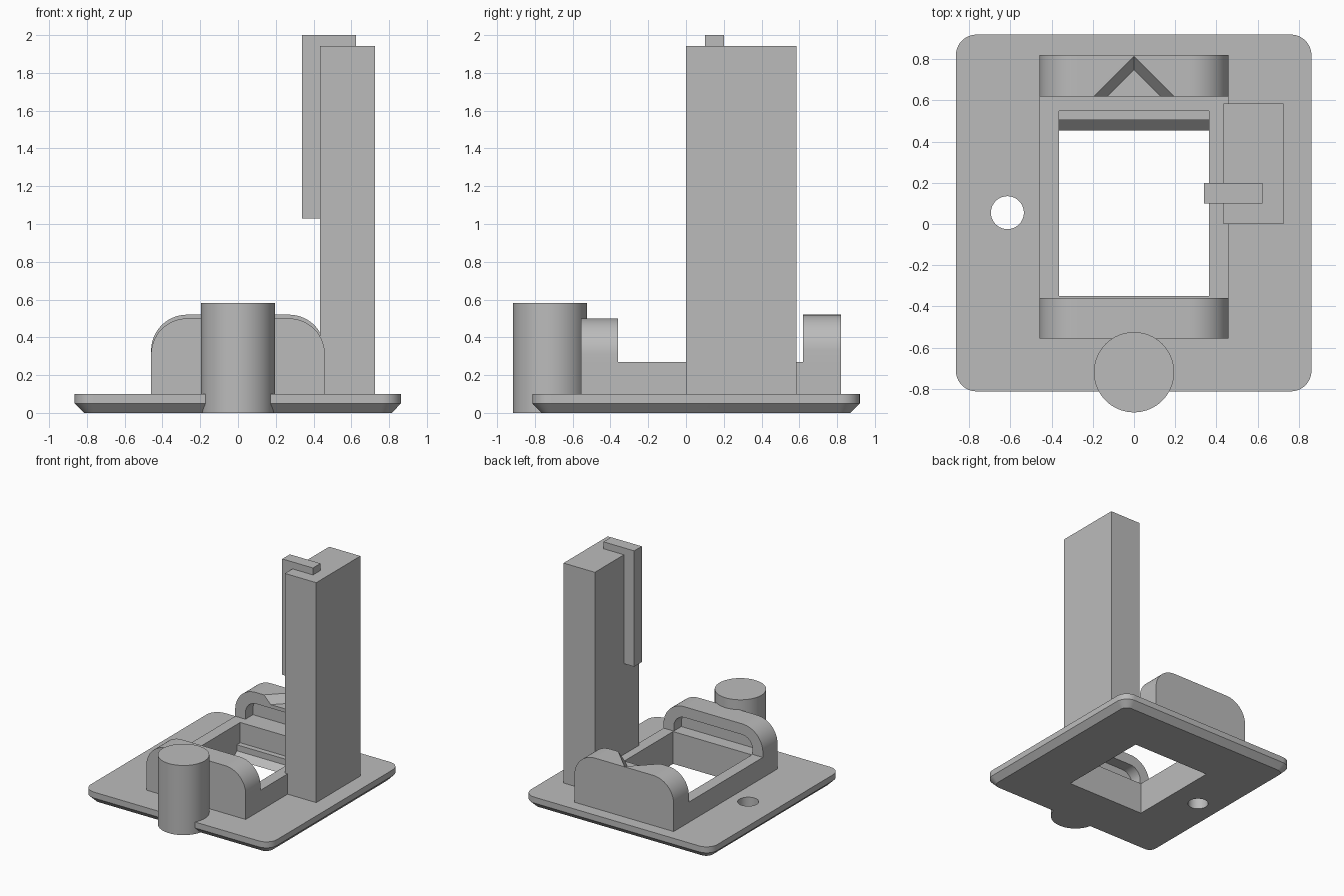
import bpy, bmesh, math
from mathutils import Vector

if "Cube" in bpy.data.objects:
    bpy.data.objects.remove(bpy.data.objects["Cube"])

grey = bpy.data.materials.new("plain grey")
grey.diffuse_color = (0.5, 0.5, 0.5, 1)
grey.use_nodes = True
grey.node_tree.nodes["Principled BSDF"].inputs["Base Color"].default_value = grey.diffuse_color


def loft(name, rings):
    """Closed solid through rings of equal point count."""
    bm = bmesh.new()
    rows = [[bm.verts.new(p) for p in ring] for ring in rings]
    n = len(rows[0])
    for a, b in zip(rows, rows[1:]):
        for i in range(n):
            j = (i + 1) % n
            bm.faces.new((a[i], a[j], b[j], b[i]))
    bm.faces.new(rows[0][::-1])
    bm.faces.new(rows[-1])
    bmesh.ops.recalc_face_normals(bm, faces=bm.faces)
    mesh = bpy.data.meshes.new(name)
    bm.to_mesh(mesh)
    bm.free()
    mesh.materials.append(grey)
    ob = bpy.data.objects.new(name, mesh)
    bpy.context.collection.objects.link(ob)
    return ob


def box(name, x0, x1, y0, y1, z0, z1):
    return loft(name, [[(x0, y0, z), (x1, y0, z), (x1, y1, z), (x0, y1, z)] for z in (z0, z1)])


def cylinder(name, x, y, r, z0, z1, n=64):
    pts = [(x + r * math.cos(2 * math.pi * i / n), y + r * math.sin(2 * math.pi * i / n)) for i in range(n)]
    return loft(name, [[(px, py, z) for px, py in pts] for z in (z0, z1)])


def rounded_rect(x0, x1, y0, y1, r, z, n=10):
    pts = []
    for k, (cx, cy) in enumerate([(x1 - r, y1 - r), (x0 + r, y1 - r), (x0 + r, y0 + r), (x1 - r, y0 + r)]):
        for i in range(n + 1):
            a = math.pi / 2 * (k + i / n)
            pts.append((cx + r * math.cos(a), cy + r * math.sin(a), z))
    return pts


def arch(name, half, z0, z1, r, y0, y1, n=14):
    """Upright slab with rounded top corners."""
    pts = [(half, z0)]
    for k, cx in enumerate((half - r, r - half)):
        for i in range(n + 1):
            a = math.pi / 2 * (k + i / n)
            pts.append((cx + r * math.cos(a), z1 - r + r * math.sin(a)))
    pts.append((-half, z0))
    return loft(name, [[(x, y, z) for x, z in pts] for y in (y0, y1)])


def cut(ob, cutter):
    mod = ob.modifiers.new("cut", 'BOOLEAN')
    mod.operation = 'DIFFERENCE'
    mod.solver = 'EXACT'
    mod.object = cutter
    bpy.context.view_layer.objects.active = ob
    bpy.ops.object.modifier_apply(modifier=mod.name)
    bpy.data.objects.remove(cutter)


def window():
    """Opening with a ledge and slope at its back edge."""
    prof = [(-0.35, -0.05), (0.455, -0.05), (0.455, 0.0), (0.505, 0.05),
            (0.505, 0.1), (0.55, 0.1), (0.55, 0.4), (-0.35, 0.4)]
    return loft("window_cutter", [[(x, y, z) for y, z in prof] for x in (-0.365, 0.365)])


# Base plate with bevelled underside, window and round hole
plate = loft("base_plate", [
    rounded_rect(-0.815, 0.815, -0.765, 0.87, 0.06, 0.0),
    rounded_rect(-0.865, 0.862, -0.813, 0.92, 0.1, 0.05),
    rounded_rect(-0.865, 0.862, -0.813, 0.92, 0.1, 0.1)])
cut(plate, window())
cut(plate, cylinder("hole_cutter", -0.615, 0.055, 0.08, -0.1, 0.3))

# Raised frame around the window
frame = box("window_frame", -0.46, 0.46, -0.555, 0.82, 0.1, 0.27)
cut(frame, window())

# Front and back cheeks, hollowed on their inner faces
front = arch("front_cheek", 0.46, 0.27, 0.5, 0.19, -0.555, -0.36)
cut(front, arch("slot_cutter", 0.365, 0.2, 0.41, 0.1, -0.46, -0.3))
back = arch("back_cheek", 0.46, 0.27, 0.52, 0.19, 0.62, 0.82)
cut(back, arch("slot_cutter", 0.365, 0.2, 0.425, 0.1, 0.55, 0.72))

# Tapered pointer notch in the back cheek top
cut(back, loft("notch_cutter", [
    [(-0.15, 0.6, 0.455), (0.15, 0.6, 0.455), (0, 0.75, 0.455)],
    [(-0.215, 0.6, 0.521), (0.215, 0.6, 0.521), (0, 0.815, 0.521)]]))

# Front post
post = cylinder("front_post", 0, -0.72, 0.195, 0.0, 0.583)

# Tall column with a hooked bar over its top
box("column", 0.435, 0.725, 0.0, 0.585, 0.09, 1.942)
hook = [(0.34, 1.03), (0.435, 1.03), (0.435, 1.942), (0.625, 1.942), (0.625, 2.0), (0.34, 2.0)]
loft("hook_bar", [[(x, y, z) for x, z in hook] for y in (0.1, 0.2)])

# Smooth the curved surfaces, keep edges sharp
bpy.ops.object.select_all(action='DESELECT')
for ob in (plate, front, back, post):
    ob.select_set(True)
bpy.context.view_layer.objects.active = plate
bpy.ops.object.shade_smooth_by_angle(angle=math.radians(30))
